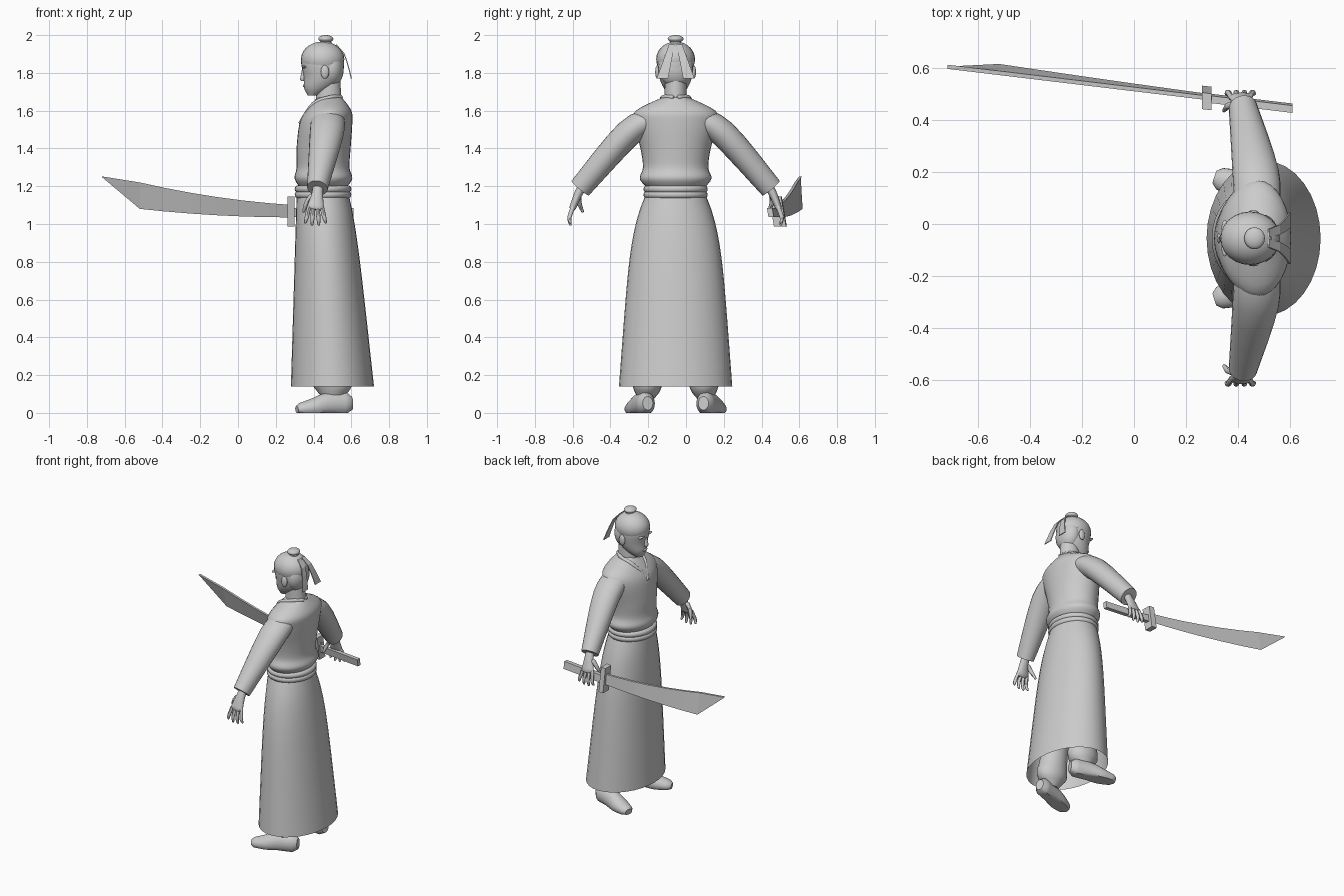
import bpy, bmesh
from math import cos, sin, pi, radians
from mathutils import Vector

if "Cube" in bpy.data.objects:
    bpy.data.objects.remove(bpy.data.objects["Cube"], do_unlink=True)

GREY = (.6, .6, .6, 1)
grey = bpy.data.materials.new("plain grey")
grey.use_nodes = True
grey.diffuse_color = GREY
grey.node_tree.nodes["Principled BSDF"].inputs["Base Color"].default_value = GREY

MIDDLE = -.055  # y of the body's plane of symmetry; the body faces -x
ALONG_X, UPRIGHT = Vector((1, 0, 0)), Vector((0, 0, 1))
SQUARE = ((-1, -1), (1, -1), (1, 1), (-1, 1))


def place(x, out, z, side=1):
    """A point given by its distance out from the body's middle."""
    return Vector((x, MIDDLE + side * out, z))


def finish(name, bm, rounded=True):
    bmesh.ops.recalc_face_normals(bm, faces=bm.faces)
    mesh = bpy.data.meshes.new(name)
    bm.to_mesh(mesh)
    bm.free()
    mesh.materials.append(grey)
    ob = bpy.data.objects.new(name, mesh)
    bpy.context.collection.objects.link(ob)
    if rounded:
        bpy.ops.object.select_all(action='DESELECT')
        ob.select_set(True)
        bpy.context.view_layer.objects.active = ob
        bpy.ops.object.shade_smooth_by_angle(angle=radians(45))


def skin(name, rings, rounded=True, capped=True):
    """Join equal rings of points into one surface."""
    bm = bmesh.new()
    loops = [[bm.verts.new(point) for point in ring] for ring in rings]
    for lower, upper in zip(loops, loops[1:]):
        for i in range(len(lower)):
            bm.faces.new((lower[i - 1], lower[i], upper[i], upper[i - 1]))
    if capped:
        bm.faces.new(loops[0])
        bm.faces.new(loops[-1])
    finish(name, bm, rounded)


def flow(rows, steps=4):
    """Pass a smooth curve through every column of the rows."""
    result = []
    for i in range(len(rows) - 1):
        nearby = (rows[max(i - 1, 0)], rows[i], rows[i + 1], rows[min(i + 2, len(rows) - 1)])
        for t in (step / steps for step in range(steps)):
            result.append([b + t / 2 * (c - a + t * (2 * a - 5 * b + 4 * c - d
                                                     + t * (3 * b - a - 3 * c + d)))
                           for a, b, c, d in zip(*nearby)])
    return result + [list(rows[-1])]


def ellipse(center, u, v, count):
    angles = (2 * pi * i / count for i in range(count))
    return [center + u * cos(angle) + v * sin(angle) for angle in angles]


def stack(name, levels, capped=True):
    """Level ellipses: height, front x, back x, half width."""
    skin(name, [ellipse(place((front + back) / 2, 0, z), ALONG_X * (back - front) / 2,
                        Vector((0, width, 0)), 32)
                for z, front, back, width in levels], capped=capped)


def tube(name, rows, side=1, guide=ALONG_X, count=16, domed=True):
    """Ellipses on a smooth path: x, distance out, z, radius along guide, radius across."""
    rows = flow(rows)
    points = [place(*row[:3], side) for row in rows]
    last = len(points) - 1
    rings = []
    for i, (point, row) in enumerate(zip(points, rows)):
        heading = (points[min(i + 1, last)] - points[max(i - 1, 0)]).normalized()
        u = (guide - heading * guide.dot(heading)).normalized()
        v = heading.cross(u)
        rings.append(ellipse(point, u * row[3], v * row[4], count))
        if domed and i in (0, last):
            bulge = heading * min(row[3:]) * (.6 if i else -.6)
            dome = ellipse(point + bulge, u * row[3] * .6, v * row[4] * .6, count)
            rings.insert(len(rings) if i else 0, dome)
    # Soles stay flat on the floor
    for ring in rings:
        for point in ring:
            point.z = max(point.z, 0)
    skin(name, rings)


def ball(name, center, radii, side=1):
    bm = bmesh.new()
    bmesh.ops.create_uvsphere(bm, u_segments=24, v_segments=14, radius=1)
    bmesh.ops.scale(bm, vec=radii, verts=bm.verts)
    bmesh.ops.translate(bm, vec=place(*center, side), verts=bm.verts)
    finish(name, bm)


# Long open skirt, flaring from the waist to the hem
skirt_levels = []
for t in (step / 16 for step in range(17)):
    waist = t ** 6
    skirt_levels.append((.14 + t, .28 + .03 * t, .72 - .11 * t - .02 * waist,
                         .3 - .075 * t - .06 * waist))
stack("skirt", skirt_levels, capped=False)

# Sash of two rolls
for name, height in (("sash_lower", 1.155), ("sash_upper", 1.185)):
    turns = [pi * step / 8 for step in range(-4, 5)]
    stack(name, [(height + .02 * sin(turn), .32 - .02 * cos(turn), .58 + .02 * cos(turn),
                  .15 + .02 * cos(turn)) for turn in turns])

# Bloused jacket with sloping shoulders
stack("jacket", flow([(1.19, .33, .57, .15), (1.24, .3, .605, .19), (1.3, .31, .59, .173),
                      (1.4, .31, .596, .186), (1.53, .325, .605, .22), (1.6, .36, .6, .21),
                      (1.67, .42, .55, .07)]))

# Head, hair and topknot
stack("neck", [(1.6, .41, .55, .06), (1.8, .42, .54, .056)])
stack("head", flow([(1.68, .37, .42, .03), (1.72, .35, .5, .063), (1.78, .348, .55, .087),
                    (1.87, .335, .56, .096), (1.94, .38, .53, .06)]))
ball("hair", (.448, 0, 1.872), (.115, .103, .094))
ball("hair_back", (.495, 0, 1.825), (.065, .092, .1))
ball("topknot", (.465, 0, 1.98), (.04, .042, .02))
ball("topknot_base", (.465, 0, 1.96), (.03, .03, .02))
tube("nose", [(.345, 0, 1.82, .006, .008), (.342, 0, 1.765, .014, .016)])
ball("lips", (.353, 0, 1.732), (.01, .024, .009))

for label, side in (("right", 1), ("left", -1)):
    ball(label + "_ear", (.46, .096, 1.805), (.022, .012, .036), side)
    ball(label + "_brow", (.35, .04, 1.832), (.012, .03, .008), side)

    # Thin ribbon hanging from the hair tie
    ribbon = []
    for t in (step / 4 for step in range(5)):
        middle = place(.52 + .08 * t ** .5, .02 + .05 * t, 1.95 - .18 * t, side)
        half_width = .015 + .015 * t
        ribbon.append([middle + Vector((.003 * a, half_width * b, 0)) for a, b in SQUARE])
    skin(label + "_ribbon", ribbon, rounded=False)

    # Collar running from the nape to the crossing on the chest
    tube(label + "_collar", [(.545, .015, 1.67, .012, .012), (.49, .068, 1.67, .012, .012),
                             (.4, .06, 1.635, .012, .012), (.33, -.01, 1.535, .01, .01)], side)

    # Wide sleeve with a cut-off cuff
    tube(label + "_sleeve", [(.475, .1, 1.565, .085, .06), (.47, .25, 1.48, .09, .073),
                             (.42, .505, 1.19, .055, .06)], side, count=24, domed=False)

    # Hand with four fanned fingers and a thumb
    tube(label + "_palm", [(.425, .48, 1.22, .028, .025), (.42, .515, 1.16, .03, .022),
                           (.41, .545, 1.085, .046, .018)], side)
    for i, finger in enumerate(("index", "middle", "ring", "little")):
        fan = i - 1.5
        knuckle = .41 + .023 * fan
        drop = .012 * abs(fan)
        tube(f"{label}_{finger}_finger", [(knuckle, .543, 1.09, .011, .012),
                                          (knuckle + .008 * fan, .562, 1.035, .011, .011),
                                          (knuckle + .013 * fan, .557, .99 + drop, .007, .007)],
             side, count=8)
    tube(label + "_thumb", [(.39, .515, 1.15, .014, .016), (.363, .51, 1.11, .013, .013),
                            (.347, .492, 1.065, .007, .007)], side, count=8)

    # Gathered trouser leg and shoe, toes turned out
    tube(label + "_trouser", [(.5, .155, .11, .08, .065), (.5, .15, .16, .105, .08),
                              (.49, .14, .3, .09, .08), (.46, .09, .95, .08, .08)], side)
    tube(label + "_shoe", [(.575, .155, .05, .06, .047), (.48, .182, .045, .063, .052),
                           (.4, .207, .028, .05, .056), (.33, .23, .02, .033, .043)],
         side, guide=UPRIGHT, count=20)


# Curved sword held in the right hand, its edge leaning outwards
def sword_y(x):
    return .52 - .12 * x


def blade_section(x, top, bottom):
    y = sword_y(x)
    return [(x, y - .008, top), (x, y + .008, top), (x, y + (top - bottom) / 4, bottom)]


blade = [blade_section(.3 - .82 * t, 1.1 + .05 * t + .07 * t * t, 1.035 + .045 * t * t)
         for t in (step / 6 for step in range(7))]
skin("sword_blade", blade + [blade_section(-.72, 1.252, 1.248)], rounded=False)


def bar(name, ends, height, half_thickness, half_depth):
    skin(name, [[(x, sword_y(x) + a * half_thickness - b * half_depth / 6,
                  height + b * half_depth) for a, b in SQUARE] for x in ends], rounded=False)


bar("sword_guard", (.262, .298), 1.066, .032, .08)
bar("sword_handle", (.29, .612), 1.06, .014, .024)
